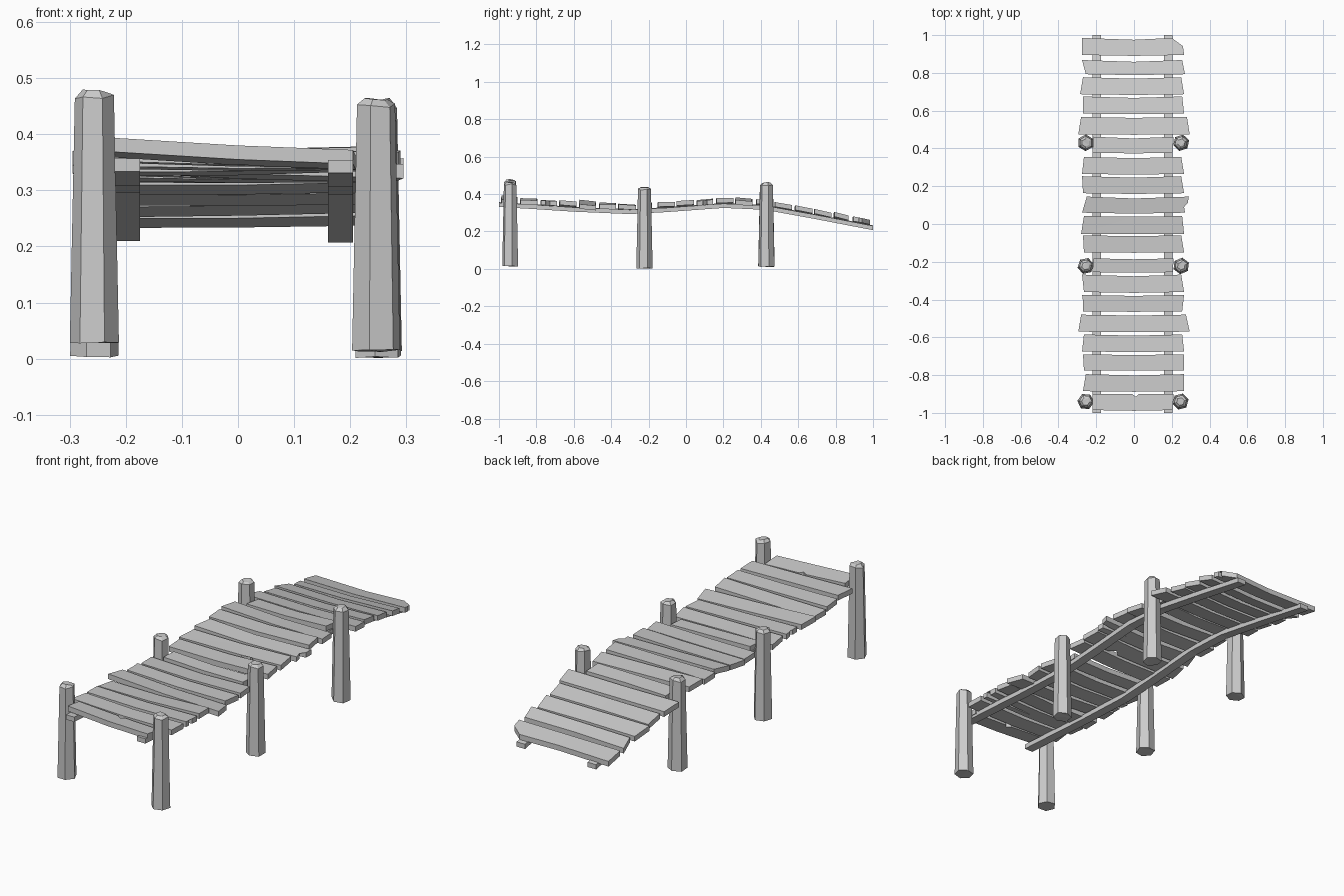
import bpy, bmesh, math, random

if "Cube" in bpy.data.objects:
    bpy.data.objects.remove(bpy.data.objects["Cube"])
random.seed(4)

# centre line of the rails (y, z); the deck follows it
PATH = [(-1, .346), (-.8, .334), (-.6, .321), (-.3, .308), (-.1, .319), (.2, .341),
        (.42, .331), (.7, .28), (1, .222)]


def rail_z(y):
    for (y0, z0), (y1, z1) in zip(PATH, PATH[1:]):
        if y <= y1:
            break
    return z0 + (z1 - z0) * (y - y0) / (y1 - y0)


def finish(bm, name):
    bmesh.ops.triangulate(bm, faces=[f for f in bm.faces if len(f.verts) > 4])
    bmesh.ops.recalc_face_normals(bm, faces=bm.faces)
    me = bpy.data.meshes.new(name)
    bm.to_mesh(me)
    bm.free()
    bpy.context.collection.objects.link(bpy.data.objects.new(name, me))


def loft(name, rings):
    bm = bmesh.new()
    vs = [[bm.verts.new(p) for p in r] for r in rings]
    n = len(vs[0])
    for a, b in zip(vs, vs[1:]):
        for i in range(n):
            j = (i + 1) % n
            bm.faces.new((a[i], a[j], b[j], b[i]))
    bm.faces.new(vs[0][::-1])
    bm.faces.new(vs[-1])
    finish(bm, name)


# two rails under the deck
for name, x0, x1, dz in (("left_rail", -.22, -.175, 0), ("right_rail", .16, .205, -.003)):
    loft(name, [[(x0, y, z + dz - .012), (x1, y, z + dz - .012),
                 (x1, y, z + dz + .011), (x0, y, z + dz + .011)] for y, z in PATH])


# six-sided tapered posts with rough chamfered tops
def post(name, x, y, bottom, top, turn):
    def ring(r, z, jitter):
        return [(x + r * math.cos(a), y + r * math.sin(a), z + random.uniform(-jitter, jitter))
                for a in (turn + k * math.pi / 3 for k in range(6))]
    loft(name, [ring(.044, bottom, .003), ring(.035, top - .014, .005), ring(.021, top - .003, .003)])


post("front_left_post", -.256, -.94, .03, .48, -.1)
post("front_right_post", .246, -.94, .014, .465, .25)
post("middle_left_post", -.256, -.222, .003, .44, .2)
post("middle_right_post", .25, -.222, .003, .44, .4)
post("back_left_post", -.256, .43, .012, .455, .5)
post("back_right_post", .25, .43, .014, .465, .3)

# planks: y front, y back, left x front/back, right x front/back
PLANKS = [
    (-.985, -.9, -.22, -.22, .205, .21), (-.885, -.795, -.27, -.255, .265, .265),
    (-.775, -.69, -.265, -.27, .265, .265), (-.675, -.585, -.275, -.265, .265, .255),
    (-.57, -.48, -.295, -.28, .295, .275), (-.462, -.375, -.27, -.275, .255, .265),
    (-.36, -.268, -.265, -.275, .265, .25), (-.255, -.182, -.22, -.215, .205, .21),
    (-.15, -.06, -.265, -.27, .265, .25), (-.052, .042, -.28, -.265, .265, .255),
    (.06, .145, -.275, -.25, .27, .29), (.163, .253, -.27, -.275, .265, .25),
    (.265, .355, -.275, -.265, .265, .25), (.378, .462, -.22, -.215, .205, .21),
    (.475, .567, -.295, -.28, .295, .28), (.585, .675, -.27, -.27, .265, .255),
    (.687, .777, -.285, -.27, .265, .25), (.793, .868, -.255, -.275, .27, .255),
    (.895, .985, -.275, -.275, .265, .2)]

# damage: extra outline points on one edge of a plank
DAMAGE = {
    (0, "back"): [(.025, -.9), (.01, -.915), (-.01, -.9)],
    (2, "right"): [(.265, -.752), (0, -.745), (.265, -.728)],
    (5, "left"): [(-.27, -.41), (-.2, -.418), (-.27, -.428)],
    (9, "front"): [(.055, -.052), (.085, -.026), (.115, -.052)],
    (10, "right"): [(.265, .09), (.12, .097), (.285, .112)],
    (18, "right"): [(.262, .925), (.235, .925), (.258, .942)],
}
ROLL = {0: -.05, 4: -.04, 18: .01}

for i, (y0, y1, a0, a1, b0, b1) in enumerate(PLANKS):
    bow = random.uniform(.003, .01)
    roll = ROLL.get(i, random.uniform(-.03, .02))
    yc = (y0 + y1) / 2
    slope = (rail_z(y1) - rail_z(y0)) / (y1 - y0) + random.uniform(-.06, .03)
    outline = [(a0, y0)] + DAMAGE.get((i, "front"), [(0, y0 - bow * .5)])
    outline += [(b0, y0)] + DAMAGE.get((i, "right"), []) + [(b1, y1)]
    outline += DAMAGE.get((i, "back"), [(0, y1 - bow)])
    outline += [(a1, y1)] + DAMAGE.get((i, "left"), [])

    def low(x, y):
        sag = .004 * (1 - abs(x) / .3)
        return rail_z(yc) + .011 + slope * (y - yc) + roll * x - sag
    loft(f"plank_{i + 1}", [[(x, y, low(x, y) + t) for x, y in outline] for t in (0, .025)])
